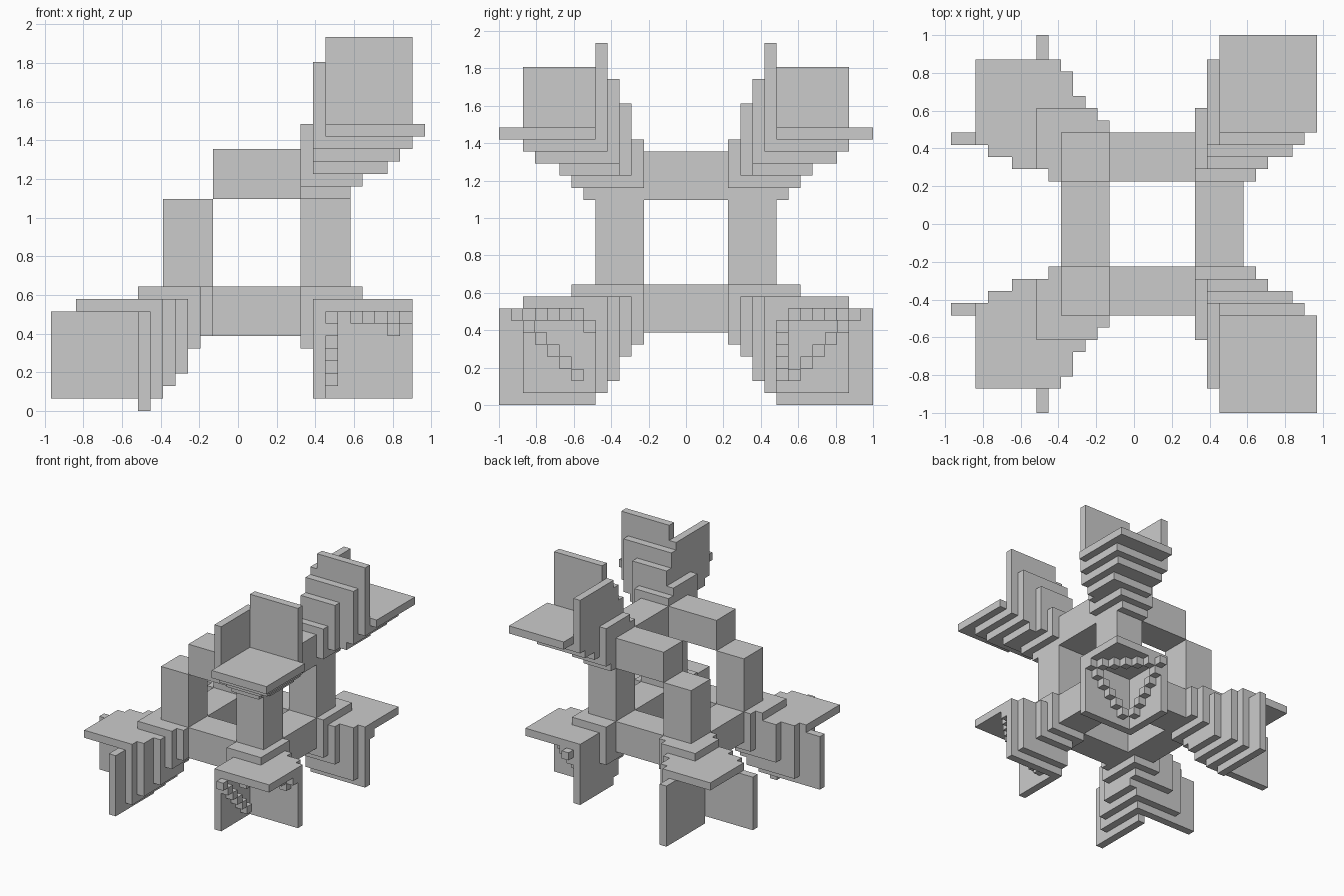
import bpy, bmesh
from math import radians
from itertools import product

if "Cube" in bpy.data.objects:
    bpy.data.objects.remove(bpy.data.objects["Cube"])

U = 2 / 31          # one grid cell
AX = {'p': 0, 'q': 1, 'r': 2}

# Nested corner plates, inside to outside: axis, layer, then ranges on the other two axes
TALL = [('r', 0, 0, 4, 0, 5), ('q', 0, 0, 5, 1, 5), ('r', 1, 0, 5, 1, 6),
        ('p', 0, 1, 6, 2, 6), ('q', 1, 1, 6, 2, 8), ('r', 2, 1, 7, 2, 7),
        ('r', 3, 1, 8, 2, 9), ('q', 2, 1, 8, 4, 10), ('r', 4, 1, 9, 3, 10),
        ('p', 1, 3, 10, 5, 11), ('q', 3, 2, 9, 5, 13), ('r', 5, 2, 10, 4, 12)]
EVEN = [('q', 0, 0, 5, 0, 5), ('r', 0, 0, 5, 1, 6), ('p', 0, 1, 6, 1, 5),
        ('q', 1, 1, 6, 1, 6), ('q', 2, 1, 8, 1, 8), ('r', 1, 1, 9, 3, 10),
        ('p', 1, 3, 10, 2, 9), ('q', 3, 2, 9, 2, 9)]


def plate_cells(plates):
    """Cells of all plates in corner space (p, q, r)."""
    cells = set()
    for axis, layer, a0, a1, b0, b1 in plates:
        for a, b in product(range(a0, a1), range(b0, b1)):
            c = [a, b]
            c.insert(AX[axis], layer)
            cells.add(tuple(c))
    return cells


def place(cells, right, side, top):
    """Move corner-space cells to a corner of the frame."""
    return {(5 + p if right else -3 - p, side * (4 + q), 17 + r if top else 9 - r)
            for p, q, r in cells}


parts = {}

# Cube frame with one upper edge missing
frame = set()
for x, y, z in product(range(-6, 9), range(-7, 8), range(6, 21)):
    edges = (x <= -3 or x >= 5) + (abs(y) >= 4) + (z <= 9 or z >= 17)
    if edges >= 2 and not (x <= -3 and z >= 17):
        frame.add((x, y, z))
parts["open_cube_frame"] = frame

# Six plated corners; the left ones swap the x and z roles
tall = plate_cells(TALL)
swapped = {(r, q, p) for p, q, r in tall}
even = plate_cells(EVEN)
for side, label in ((-1, "front"), (1, "back")):
    parts["upper_corner_" + label] = place(tall, True, side, True) - frame
    parts["left_corner_" + label] = place(swapped, False, side, False) - frame
    parts["lower_corner_" + label] = place(even, True, side, False) - frame

    # Stepped bead chain inside the lower right corner
    chain = {(7, side * (9 + i), 2 + i) for i in range(6)}
    chain |= {(7 + i, side * (14 - i), 7) for i in range(7)}
    if side < 0:
        chain.discard((8, -13, 7))
        chain.add((12, -8, 6))
    else:
        chain |= {(8 + i, 8, 2 + i) for i in range(5)}
    parts["bead_chain_" + label] = chain - parts["lower_corner_" + label]

solid = set().union(*parts.values())


def build(name, cells):
    """Make a mesh from the exposed cell faces and merge flat areas."""
    bm = bmesh.new()
    verts = {}

    def vert(k):
        if k not in verts:
            verts[k] = bm.verts.new((k[0] * U, (k[1] - 0.5) * U, k[2] * U))
        return verts[k]

    for c in cells:
        for axis, d in product(range(3), (0, 1)):
            n = list(c)
            n[axis] += 1 if d else -1
            if tuple(n) in solid:
                continue
            ring = []
            for s, t in ((0, 0), (1, 0), (1, 1), (0, 1)):
                k = list(c)
                k[axis] += d
                k[(axis + 1) % 3] += s
                k[(axis + 2) % 3] += t
                ring.append(vert(tuple(k)))
            bm.faces.new(ring if d else ring[::-1])
    bmesh.ops.dissolve_limit(bm, angle_limit=radians(1), verts=bm.verts[:], edges=bm.edges[:])
    mesh = bpy.data.meshes.new(name)
    bm.to_mesh(mesh)
    bm.free()
    bpy.context.collection.objects.link(bpy.data.objects.new(name, mesh))


for name, cells in parts.items():
    build(name, cells)
